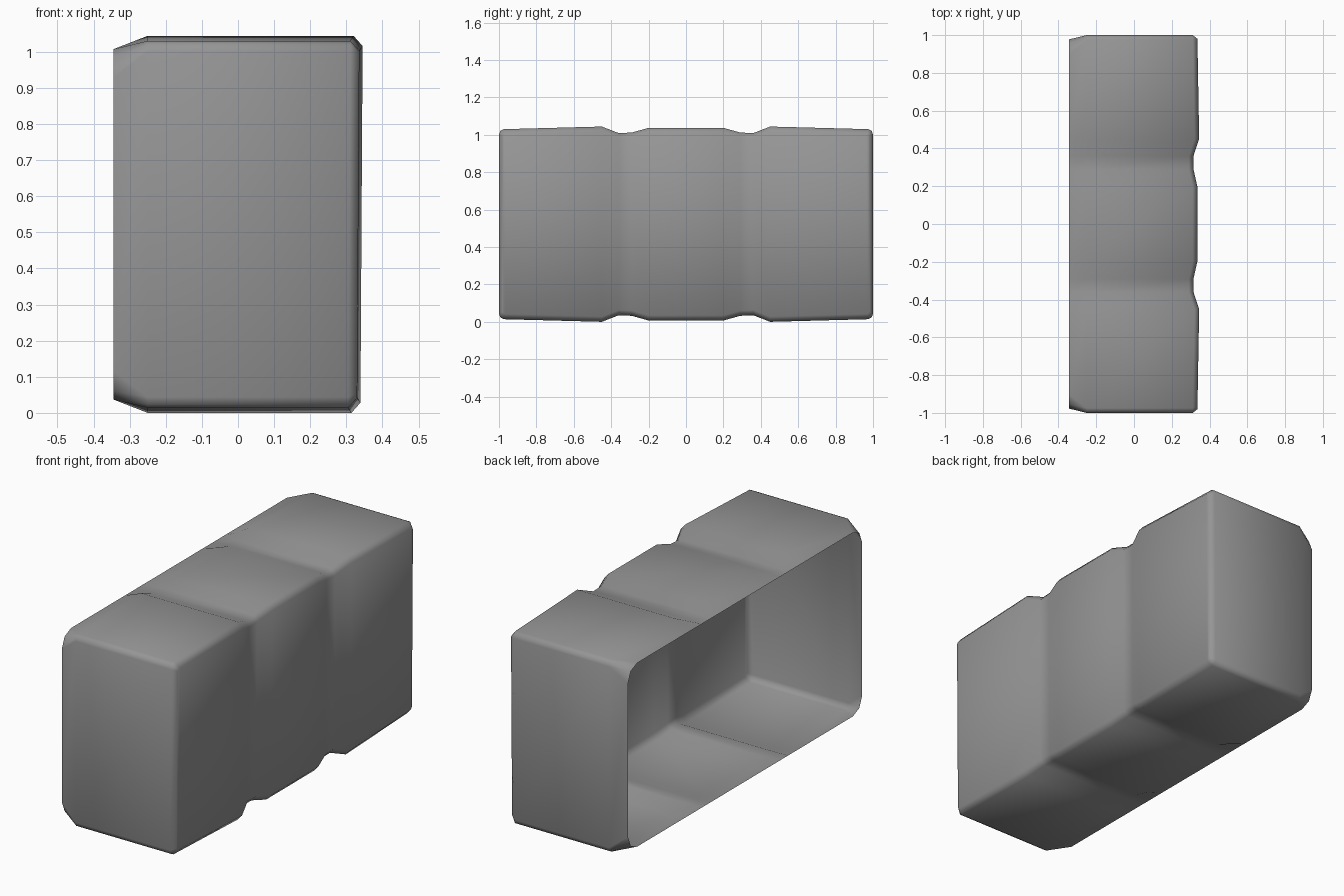
import bpy
import bmesh

cube = bpy.data.objects.get("Cube")
if cube:
    bpy.data.objects.remove(cube)

# One flat grey for the whole shell
grey = bpy.data.materials.new("mid grey")
grey.use_nodes = True
colour = (0.3, 0.3, 0.3, 1)
grey.diffuse_color = colour
grey.node_tree.nodes["Principled BSDF"].inputs["Base Color"].default_value = colour

MID = 0.522      # middle height
# Half outline along the length: y, half height, front x
HALF = [(0.2, 0.515, 0.332), (0.29, 0.49, 0.312), (0.36, 0.487, 0.312),
        (0.45, 0.522, 0.342), (0.975, 0.508, 0.333)]
STATIONS = [(-y, h, x) for y, h, x in reversed(HALF)] + HALF


def outline(bm, x_at, height_at, end_y, end_drop, last_y):
    """Closed loop in the y-z plane, top row then bottom row reversed."""
    def row(sign):
        pts = []
        for i, (y, h, fx) in enumerate(STATIONS):
            if i in (0, len(STATIONS) - 1):
                y = last_y if y > 0 else -last_y
            pts.append((x_at(fx, sign), y, MID + sign * height_at(h)))
        first, last = pts[0], pts[-1]
        step = sign * end_drop
        a = (first[0], -end_y, first[2] - step)
        b = (last[0], end_y, last[2] - step)
        # rounded corner points
        k = 0.3
        am = (a[0], -end_y + k * (end_y - last_y), first[2] - step * k)
        bm_ = (b[0], end_y - k * (end_y - last_y), last[2] - step * k)
        return [a, am] + pts + [bm_, b]
    return [bm.verts.new(p) for p in row(1) + row(-1)[::-1]]


bm = bmesh.new()
loops = [
    # open rim, shoulder, front shoulder, front face
    outline(bm, lambda fx, s: -0.345, lambda h: 0.485, 0.977, 0.08, 0.9),
    outline(bm, lambda fx, s: -0.25, lambda h: h, 1.0, 0.03, 0.975),
    outline(bm, lambda fx, s: fx - 0.025 + 0.003 * s, lambda h: h, 1.0, 0.03, 0.975),
    outline(bm, lambda fx, s: fx + 0.003 * s, lambda h: h - 0.028, 0.98, 0.012, 0.965),
]

# Walls between neighbouring loops
count = len(loops[0])
for a, b in zip(loops, loops[1:]):
    for i in range(count):
        j = (i + 1) % count
        bm.faces.new((a[i], a[j], b[j], b[i]))

# Grooved front, joining top points to the bottom points below them
front = loops[-1]
for i in range(count // 2 - 1):
    bm.faces.new((front[i], front[i + 1], front[count - 2 - i], front[count - 1 - i]))

bmesh.ops.recalc_face_normals(bm, faces=bm.faces)
front_faces = [f for f in bm.faces if f.calc_center_median().x > 0.28
               and abs(f.normal.x) > 0.9]
if front_faces and sum(f.normal.x for f in front_faces) < 0:
    bmesh.ops.reverse_faces(bm, faces=bm.faces)
for f in bm.faces:
    f.smooth = True

mesh = bpy.data.meshes.new("grooved_shell")
bm.to_mesh(mesh)
bm.free()
mesh.materials.append(grey)
shell = bpy.data.objects.new("grooved_shell", mesh)
bpy.context.collection.objects.link(shell)
